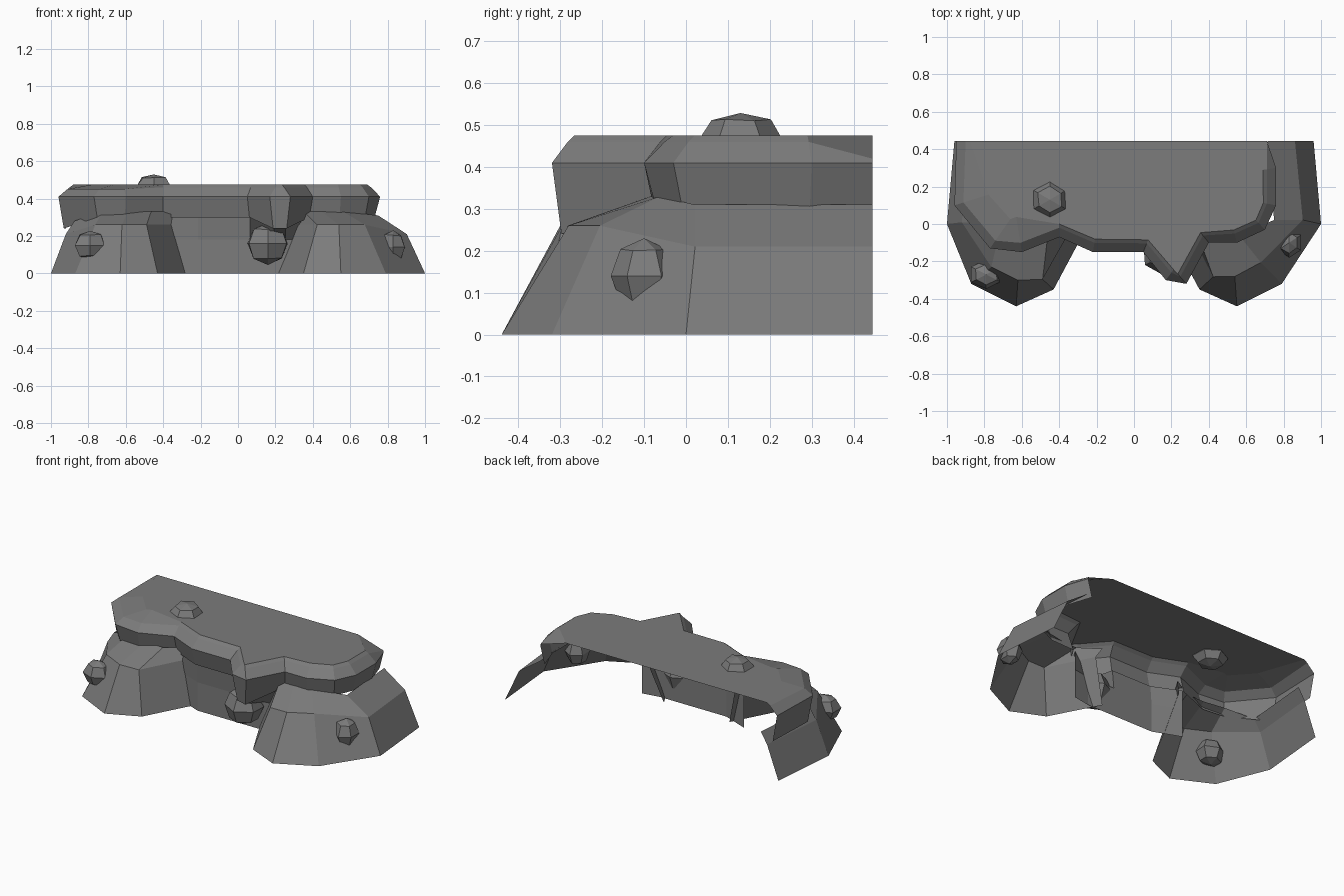
import bpy, bmesh, random
from mathutils import Vector

cube = bpy.data.objects.get("Cube")
if cube:
    bpy.data.objects.remove(cube, do_unlink=True)
random.seed(4)

stone = bpy.data.materials.new("grey stone")
stone.use_nodes = True
grey = 0.2
colour = (grey, grey, grey, 1)
stone.diffuse_color = colour
stone.node_tree.nodes["Principled BSDF"].inputs["Base Color"].default_value = colour
back = 0.445


def finish(name, bm):
    mesh = bpy.data.meshes.new(name)
    bm.to_mesh(mesh)
    bm.free()
    mesh.materials.append(stone)
    obj = bpy.data.objects.new(name, mesh)
    bpy.context.collection.objects.link(obj)
    return obj


def inset(points, depth_at):
    """Move an open left-to-right outline inward by depth_at(point); back ends stay in plane."""
    result = []
    for i, point in enumerate(points):
        before = Vector(points[max(i - 1, 0)])
        after = Vector(points[min(i + 1, len(points) - 1)])
        along = (after - before).normalized()
        moved = Vector(point) + Vector((-along.y, along.x)) * depth_at(point)
        result.append((moved.x, back if point[1] == back else moved.y))
    return result


def level(points, height):
    return [(x, y, height) for x, y in points]


def loft(name, rings, cap=False):
    """Open shell through rings listed from bottom to top."""
    bm = bmesh.new()
    rows = [[bm.verts.new(p) for p in ring] for ring in rings]
    for low, high in zip(rows, rows[1:]):
        for i in range(len(low) - 1):
            bm.faces.new((low[i], low[i + 1], high[i + 1], high[i]))
    if cap:
        bm.faces.new(rows[-1])
    return finish(name, bm)


# Overhanging slab: chamfered rim, tucked underside and a sunken front corner lip
rim = [(-.95, back), (-.96, .1), (-.77, -.13), (-.6, -.15), (-.4, -.07),
       (-.22, -.15), (.05, -.15), (.17, -.3), (.28, -.32), (.4, -.1),
       (.55, -.1), (.7, -.03), (.76, .1), (.76, .3), (.71, back)]


def on_lip(x, y):
    return x < -0.5 and y < 0.2


def top_depth(point):
    x, y = point
    if on_lip(x, y) or (x > 0 and y == back):
        return 0.19
    return 0.07


def underside_height(x, y):
    if x < -0.85 or y < -0.2:
        return 0.24
    return 0.3


under = [(x, y, underside_height(x, y)) for x, y in inset(rim, lambda p: 0.03)]
crest = [(x, y, 0.45 if on_lip(x, y) else 0.46) for x, y in inset(rim, lambda p: 0.05)]
crest[-1] = (*rim[-1], 0.42)
top = inset(rim, top_depth)
loft("overhanging_slab",
     [under, level(rim, 0.41), crest, level(top, 0.475)], cap=True)


# Buttress mounds: leaning sides, then a shoulder running back under the slab
def mound(name, base, lean, taper, tuck_height):
    def depth(point):
        x, y = point
        return lean + 0.06 if y < -0.3 and abs(x) > 0.5 else lean

    shoulder = [(x, y, 0.21 if y > 0 and abs(x) > 0.5 else 0.26)
                for x, y in inset(base, depth)]
    tucked = [(x * taper, y * 0.3 if y < 0 else y,
               tuck_height if y > 0 else 0.33) for x, y, z in shoulder]
    loft(name, [level(base, 0), shoulder, tucked])


right_base = [(-.96, back), (-1, 0), (-.87, -.32), (-.63, -.44), (-.43, -.35), (-.27, -.05)]
left_base = [(-x - 0.08 if y < 0 else -x, y) for x, y in reversed(right_base)]
mound("right_mound", right_base, lean=0.08, taper=0.95, tuck_height=0.28)
mound("left_mound", left_base, lean=0.1, taper=0.83, tuck_height=0.31)

# Recessed wall between the mounds, following the middle of the rim
wall_top = inset(rim[4:10], lambda p: 0.04)
wall_foot = [(x, max(y, -0.1)) for x, y in wall_top]
loft("middle_wall", [level(wall_foot, 0), level(wall_foot, 0.18),
                     [(x, y, underside_height(x, y)) for x, y in wall_top]])


# Loose faceted stones stuck to the surface
def loose_stone(name, centre, size):
    bm = bmesh.new()
    bmesh.ops.create_uvsphere(bm, u_segments=6, v_segments=4, radius=1)
    for v in bm.verts:
        v.co *= random.uniform(0.94, 1.06)
        v.co = Vector(c + s * p for c, s, p in zip(centre, size, v.co))
    finish(name, bm)


loose_stone("right_stone", centre=(-.79, -.27, .15), size=(.09, .08, .08))
loose_stone("centre_stone", centre=(.16, -.17, .16), size=(.12, .1, .11))
loose_stone("left_stone", centre=(.83, -.1, .14), size=(.07, .08, .09))
loose_stone("top_stone", centre=(-.45, .13, .47), size=(.1, .1, .06))
